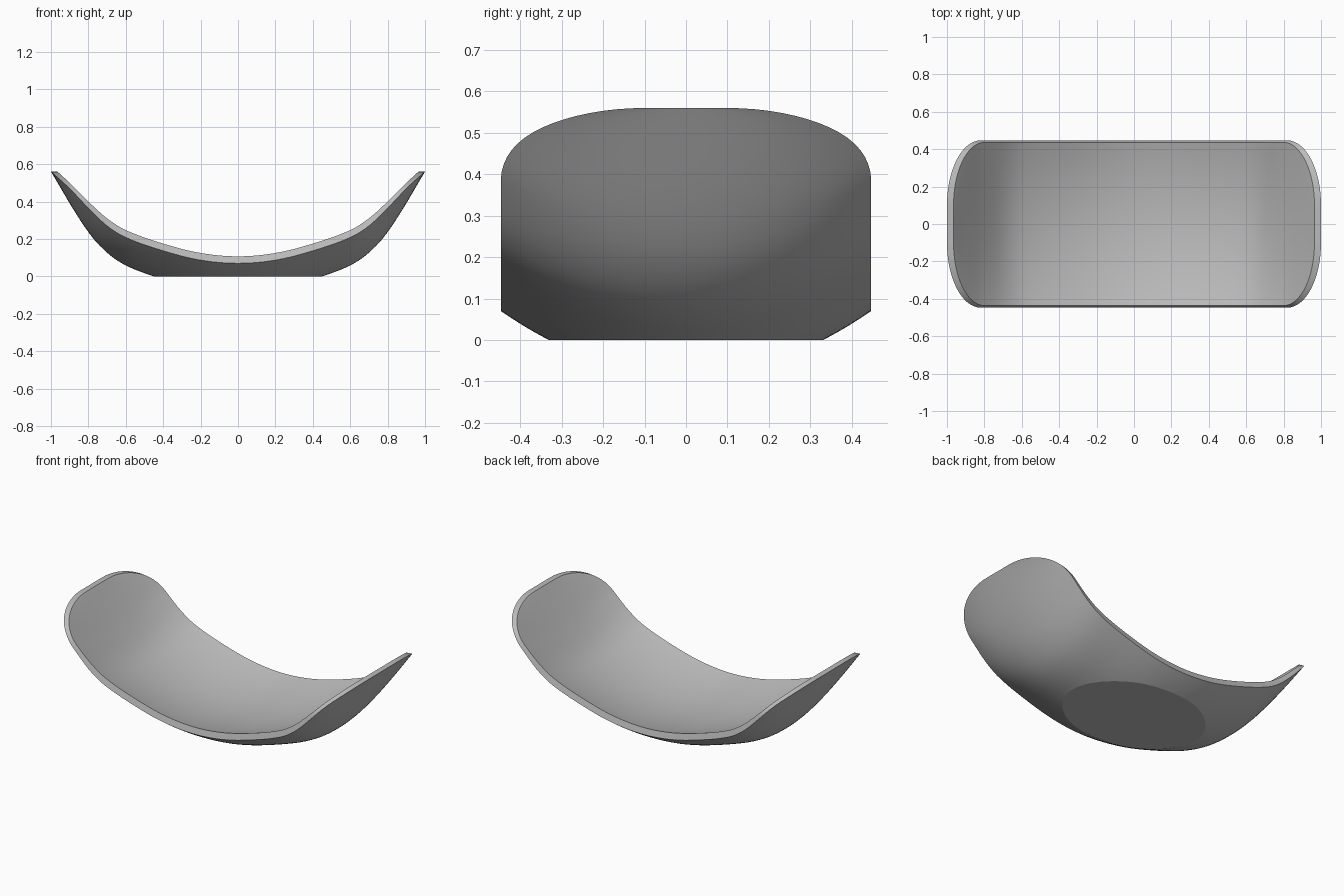
import bpy
import bmesh
import math

if "Cube" in bpy.data.objects:
    bpy.data.objects.remove(bpy.data.objects["Cube"], do_unlink=True)

# Height profiles along the half length, as (x, z)
OUTER_KEEL = [(0, -.085), (.2, -.07), (.45, 0), (.63, .075), (.75, .175), (.85, .31), (1, .56)]
OUTER_RIM = [(0, .07), (.2, .087), (.4, .137), (.6, .208), (.7, .27), (.8, .365), (.9, .47), (1, .56)]
INNER_KEEL = [(0, .045), (.2, .06), (.4, .105), (.6, .18), (.7, .245), (.8, .35), (.9, .475), (.965, .56)]
INNER_RIM = [(0, .107), (.2, .125), (.4, .175), (.6, .247), (.7, .31), (.8, .40), (.9, .50), (.965, .56)]


def height(profile, x):
    """Smooth height of a mirrored profile at x."""
    x = min(abs(x), profile[-1][0])
    n = len(profile)

    def slope(i):
        if i == 0:
            return 0.0
        a, b = profile[i - 1], profile[min(i + 1, n - 1)]
        return (b[1] - a[1]) / (b[0] - a[0])

    for i in range(n - 1):
        (x0, z0), (x1, z1) = profile[i], profile[i + 1]
        if x <= x1:
            h = x1 - x0
            t = (x - x0) / h
            s = t * t * (3 - 2 * t)
            return (z0 + (z1 - z0) * s + h * slope(i) * t * (1 - t) ** 2
                    - h * slope(i + 1) * t * t * (1 - t))


def outline(straight, end, half_width, flat=0.1):
    """Columns of (x, half width) for a plan with rounded corners."""
    half = [(straight * i / 30, half_width) for i in range(30)]
    for i in range(17):
        a = math.pi / 2 * i / 16
        half.append((straight + (end - straight) * math.sin(a),
                     flat + (half_width - flat) * math.cos(a)))
    return [(-x, w) for x, w in reversed(half[1:])] + half


ROWS = 32


def shell(bm, columns, keel, rim):
    """Curved sheet: low along the middle, rising to the rim on both sides."""
    grid = []
    for x, w in columns:
        low, high = height(keel, x), height(rim, x)
        col = []
        for j in range(ROWS + 1):
            v = 2 * j / ROWS - 1
            col.append(bm.verts.new((x, w * v, low + (high - low) * v * v)))
        grid.append(col)
    for a, b in zip(grid, grid[1:]):
        for j in range(ROWS):
            bm.faces.new((a[j], b[j], b[j + 1], a[j + 1]))
    # Perimeter loop, used for the rim
    return ([c[0] for c in grid] + grid[-1][1:-1]
            + [c[-1] for c in reversed(grid)] + grid[0][-2:0:-1])


bm = bmesh.new()
outer = shell(bm, outline(.82, 1.0, .447), OUTER_KEEL, OUTER_RIM)
inner = shell(bm, outline(.80, .965, .436), INNER_KEEL, INNER_RIM)

# Rim between the two sheets
for i in range(len(outer)):
    k = (i + 1) % len(outer)
    bm.faces.new((outer[i], outer[k], inner[k], inner[i]))

# Flat foot where the underside is cut level
cut = bmesh.ops.bisect_plane(bm, geom=bm.verts[:] + bm.edges[:] + bm.faces[:],
                             plane_co=(0, 0, 0), plane_no=(0, 0, 1), clear_inner=True)
edges = [e for e in cut["geom_cut"] if isinstance(e, bmesh.types.BMEdge)]
bmesh.ops.contextual_create(bm, geom=edges)
bmesh.ops.recalc_face_normals(bm, faces=bm.faces[:])

mesh = bpy.data.meshes.new("curved_dish")
bm.to_mesh(mesh)
bm.free()
dish = bpy.data.objects.new("curved_dish", mesh)
bpy.context.collection.objects.link(dish)

# Plain grey finish
grey = bpy.data.materials.new("plain_grey")
grey.use_nodes = True
colour = (.5, .5, .5, 1)
grey.diffuse_color = colour
grey.node_tree.nodes["Principled BSDF"].inputs["Base Color"].default_value = colour
mesh.materials.append(grey)

bpy.ops.object.select_all(action="DESELECT")
dish.select_set(True)
bpy.context.view_layer.objects.active = dish
bpy.ops.object.shade_smooth_by_angle(angle=math.radians(16))
